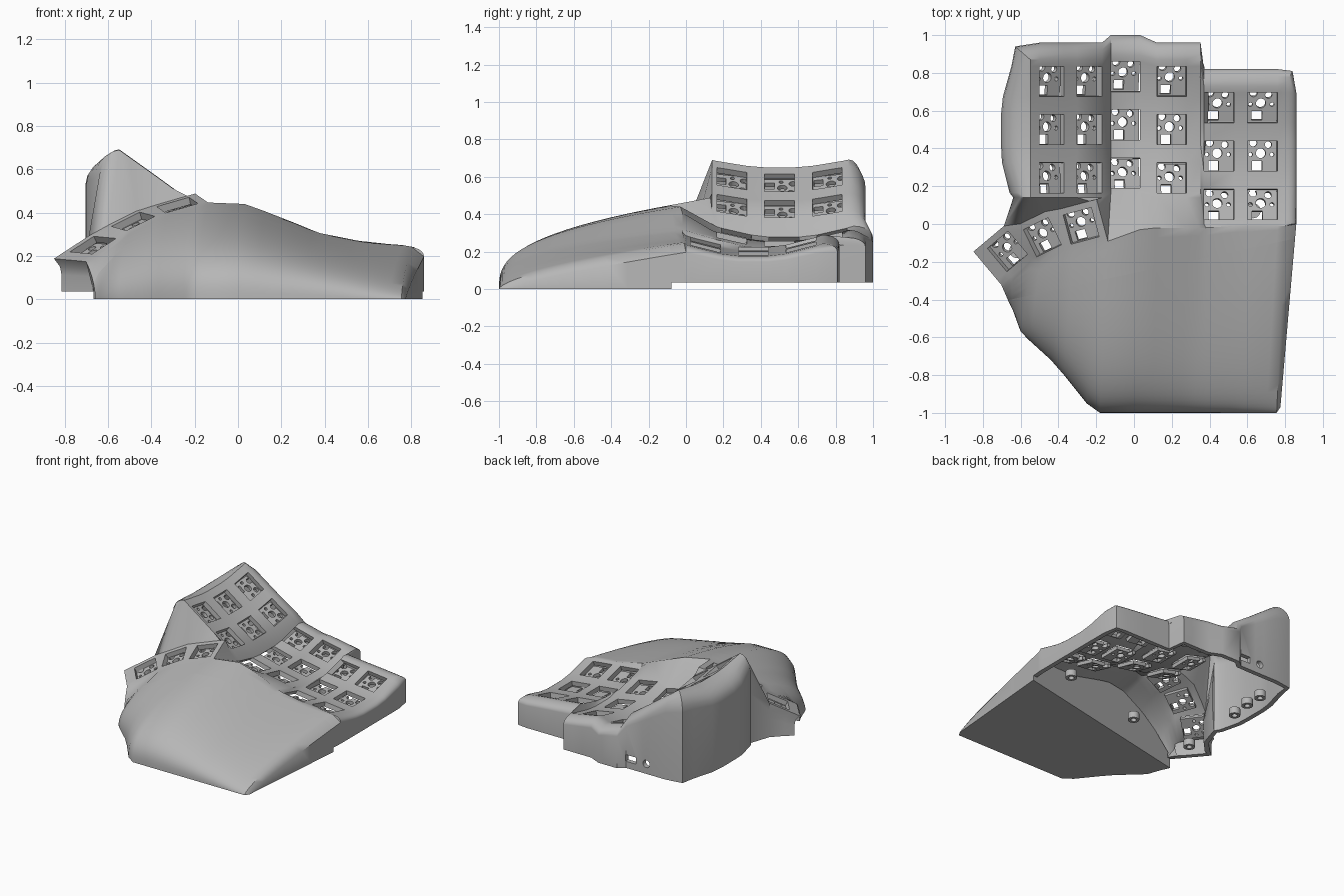
import bpy, bmesh, math
from mathutils import Vector as V, Matrix

if "Cube" in bpy.data.objects:
    bpy.data.objects.remove(bpy.data.objects["Cube"])

grey = bpy.data.materials.new("grey plastic")
grey.use_nodes = True
grey.diffuse_color = (0.47, 0.47, 0.47, 1)
grey.node_tree.nodes["Principled BSDF"].inputs["Base Color"].default_value = grey.diffuse_color

FLOOR = 0.035
HALF = 0.08  # half width of a key opening


class Skin:
    """Collects welded quad patches into one mesh."""

    def __init__(self):
        self.bm, self.cache = bmesh.new(), {}

    def vert(self, p):
        key = tuple(round(c, 4) for c in p)
        if key not in self.cache:
            self.cache[key] = self.bm.verts.new(p)
        return self.cache[key]

    def patch(self, rows, hole=lambda i, j: False):
        for j in range(len(rows) - 1):
            for i in range(len(rows[0]) - 1):
                quad = [rows[j][i], rows[j][i + 1], rows[j + 1][i + 1], rows[j + 1][i]]
                ring = list(dict.fromkeys(self.vert(p) for p in quad))
                if len(ring) > 2 and not hole(i, j) and not self.bm.faces.get(ring):
                    self.bm.faces.new(ring)

    def build(self, name):
        bmesh.ops.recalc_face_normals(self.bm, faces=self.bm.faces)
        top = max(self.bm.faces, key=lambda f: f.calc_center_median().z)
        if top.normal.z < 0:
            bmesh.ops.reverse_faces(self.bm, faces=self.bm.faces)
        return add_object(name, self.bm)


def add_object(name, bm):
    mesh = bpy.data.meshes.new(name)
    bm.to_mesh(mesh)
    bm.free()
    mesh.materials.append(grey)
    obj = bpy.data.objects.new(name, mesh)
    bpy.context.collection.objects.link(obj)
    return obj


def apply_modifier(obj, kind, **settings):
    mod = obj.modifiers.new(kind, kind)
    for key, value in settings.items():
        setattr(mod, key, value)
    bpy.context.view_layer.objects.active = obj
    bpy.ops.object.modifier_apply(modifier=mod.name)


def smooth(obj, degrees=32):
    obj.data.shade_smooth()
    obj.data.set_sharp_from_angle(angle=math.radians(degrees))


def solid(bm, centre, size, round_axis=None):
    """Box, or a cylinder along the given axis, added to bm."""
    m = Matrix.Translation(centre)
    if round_axis is None:
        bmesh.ops.create_cube(bm, size=1, matrix=m @ Matrix.Diagonal((*size, 1)))
    else:
        turn = Matrix.Rotation(math.pi / 2, 4, "X") if round_axis == "Y" else Matrix()
        bmesh.ops.create_cone(bm, cap_ends=True, segments=24, radius1=size[0],
                              radius2=size[0], depth=size[1], matrix=m @ turn)


def cut(obj, shapes):
    for shape in shapes:
        bm = bmesh.new()
        solid(bm, *shape)
        tool = add_object("cutter", bm)
        apply_modifier(obj, "BOOLEAN", operation="DIFFERENCE", object=tool, solver="EXACT")
        bpy.data.objects.remove(tool)


# Finger columns: centre x, y, z, tilt, lengthwise curve
columns = [(-.435, .50, .567, .62, .32), (-.235, .50, .425, .6, .32), (-.045, .525, .255, .25, .45),
           (.20, .50, .24, .18, .45), (.45, .36, .212, .11, .5), (.68, .36, .188, .11, .5)]
lines = [-.36, -.335, -.175, -.08, .08, .175, .335, .37]
key_frames = []


def finger(c, u, v):
    x, y, z, t, k = columns[c]
    return V((x + u * math.cos(t), y + v, z - u * math.sin(t) + k * v * v))


def well_row(v):
    row = [finger(0, -.14, v)]
    for c in range(len(columns)):
        row += [finger(c, -HALF, v), finger(c, HALF, v)]
        if c == 3:  # flat margin before the stagger
            row.append(finger(c, .155, v))
    return row + [finger(len(columns) - 1, .12, v)]


well = [well_row(v) for v in lines]
for c, (x, y, z, t, k) in enumerate(columns):
    for v in (-.255, 0, .255):
        key_frames.append((finger(c, 0, v), V((math.cos(t), 0, -math.sin(t))), V((0, 1, 2 * k * v))))

# Thumb cluster: centre x, y, z, turn, slope along, slope across
thumbs = [(-.67, -.145, .25, 40, .5, .06), (-.485, -.07, .36, 26, .45, .12), (-.28, -.01, .435, 15, .28, .18)]


def thumb(c, u, v):
    x, y, z, r, m, w = thumbs[c]
    a = math.radians(r)
    d = u / math.hypot(1, m)
    return V((x + d * math.cos(a) - v * math.sin(a), y + d * math.sin(a) + v * math.cos(a), z + d * m + v * w))


thumb_pad = []
for v in (-.115, -HALF, HALF, .115):
    row = [thumb(0, -.155, v)]
    for c in range(3):
        row += [thumb(c, -HALF, v), thumb(c, HALF, v)]
    thumb_pad.append(row + [thumb(2, .12, v)])
for c, (x, y, z, r, m, w) in enumerate(thumbs):
    a = math.radians(r)
    key_frames.append((V((x, y, z)), V((math.cos(a), math.sin(a), m)), V((-math.sin(a), math.cos(a), w))))

shell = Skin()
shell.patch(well, lambda i, j: i in (1, 3, 5, 7, 10, 12) and j in (1, 3, 5))
shell.patch(thumb_pad, lambda i, j: i % 2 == 1 and j == 1)

# Rounded outer wall around left, back and right of the well
last = len(well[0]) - 1
bulge = (-.09, -.11, -.15, -.155, -.155, -.145, -.10)
rim = [(well[j][0], V((bulge[j], 0, 0))) for j in range(7)] + [(well[7][0], V((-.08, .07, 0)))]
rim += [(well[7][i], V((0, .105 if i in (5, 6) else .09, 0))) for i in range(1, last)]
rim += [(well[7][last], V((.04, .08, 0)))]
rim += [(well[j][last], V((.06, 0, 0))) for j in range(6, -1, -1)]


def wall_column(p, out):
    steps = [p]
    for n in range(1, 6):
        a = n * math.pi / 10
        q = p + out * math.sin(a)
        q.z = p.z * (1 - .18 * (1 - math.cos(a)))
        steps.append(q)
    return steps + [V((q.x, q.y, FLOOR))]


walls = [wall_column(*r) for r in rim]
shell.patch(walls)
left_bend, right_bend = walls[0][:-1], walls[-1][:-1]

# Walls under the thumb pad, tucked in slightly
edge = [row[0] for row in thumb_pad] + thumb_pad[3][1:3]
skirt = []
for n, p in enumerate(edge):
    tuck = V((.035, .015, 0)) if n < 5 else V((0, 0, 0))
    q = V((p.x, p.y, p.z * .6)) + tuck
    skirt.append([p, (p + q) / 2 + tuck * .3, q, V((q.x, q.y, FLOOR))])
corner = left_bend[-1]
skirt.append([corner, corner.lerp(walls[0][-1], .3), corner.lerp(walls[0][-1], .6), walls[0][-1]])
shell.patch(skirt)

# Steep face between thumb pad and first two columns
back = thumb_pad[3]
shell.patch([left_bend[::-1] + well[0][1:5], [back[2]] * 5 + back[3:8]])

# Ridge where the palm rest meets the remaining columns
ridge = [V(p) for p in ((.03, -.03, .44), (.12, -.02, .408), (.28, -.02, .345), (.345, -.02, .318),
                        (.38, -.02, .305), (.53, -.01, .275), (.60, -.01, .262), (.76, -.01, .25),
                        (.80, -.01, .243))]
side = [row[7] for row in thumb_pad][::-1]
shell.patch([[well[0][4]] + [well[0][5]] * 3 + well[0][6:] + right_bend[1:],
             side + ridge + [ridge[-1]] * 4 + [right_bend[-1]]])

# Palm rest guides, from front outline up to the ridge
tops = thumb_pad[0] + ridge + [right_bend[-1], walls[-1][-1]]
front = [(-.66, -.42), (-.64, -.46), (-.60, -.57), (-.55, -.62), (-.44, -.72), (-.37, -.80), (-.25, -.95),
         (-.18, -1)] + [(x, -1) for x in (0, .1, .25, .32, .38, .5, .58, .7, .755)] + [(.775, -.97)] * 2
power = [.5, .5, .47, .45, .42, .4, .38, .37] + [.35] * 4 + [.36, .4, .44, .56, .64, .8, 1]


def guide(n, s):
    f, b = V((*front[n], 0)), tops[n]
    p = f.lerp(b, s)
    p.z = b.z * s ** power[n] if s > 0 else 0
    return p


def split(n):
    f, b = (p[1] + .26 - .215 * p[0] for p in (front[n], tops[n]))
    return min(1, max(0, f / (f - b)))


count = range(len(tops))
palm_rows = [[guide(n, split(n) * (j / 18) ** 2.6) for n in count] for j in range(19)]
for row in palm_rows:
    row[-1].z = 0
base = [V((p.x, p.y, 0)) for p in palm_rows[-1]]
palm = Skin()
palm.patch(palm_rows)
palm.patch([palm_rows[-1], base])
palm.patch([palm_rows[0], base])
smooth(palm.build("palm_rest"), 40)

bridge = [[guide(n, split(n) + (1 - split(n)) * j / 4) for n in count] for j in range(5)]
for row in bridge:
    row[-1].z = FLOOR
shell.patch(bridge)
shell.patch([[row[0] for row in bridge], [skirt[0][3]] * 5])
shell.patch([skirt[0], [skirt[0][3]] * 4])

case = shell.build("keyboard_case")
apply_modifier(case, "SOLIDIFY", thickness=.035, offset=-1)
# Cable sockets in the back wall
cut(case, [((-.34, .95, .11), (.028, .25), "Y"), ((-.21, .95, .11), (.085, .25, .05))])
smooth(case)

# Switch socket plates
bm = bmesh.new()
solid(bm, (0, 0, -.05), (.168, .168, .025))
plate = add_object("switch_plate", bm)
cut(plate, [((-.005, .015, -.05), (.026, .1), "Z"), ((-.025, -.052, -.05), (.055, .05, .1)),
            ((.055, .008, -.05), (.011, .1), "Z"), ((-.06, .008, -.05), (.011, .1), "Z"),
            ((-.045, .07, -.05), (.02, .1), "Z"), ((.035, .06, -.05), (.018, .1), "Z")])
for n, (centre, ux, uy) in enumerate(key_frames):
    obj = plate if n == 0 else plate.copy()
    if n:
        bpy.context.collection.objects.link(obj)
    ux = ux.normalized()
    uz = ux.cross(uy).normalized()
    axes = Matrix((ux, uz.cross(ux), uz)).transposed()
    obj.matrix_world = Matrix.Translation(centre) @ axes.to_4x4()

# Screw bosses along the open underside
for x, y in ((.63, .07), (-.08, -.1), (-.62, -.14), (-.58, .40), (-.56, .56), (-.56, .70)):
    bm = bmesh.new()
    solid(bm, (x, y, .06), (.04, .05), "Z")
    boss = add_object("screw_boss", bm)
    cut(boss, [((x, y, .04), (.02, .06), "Z")])
    smooth(boss)
